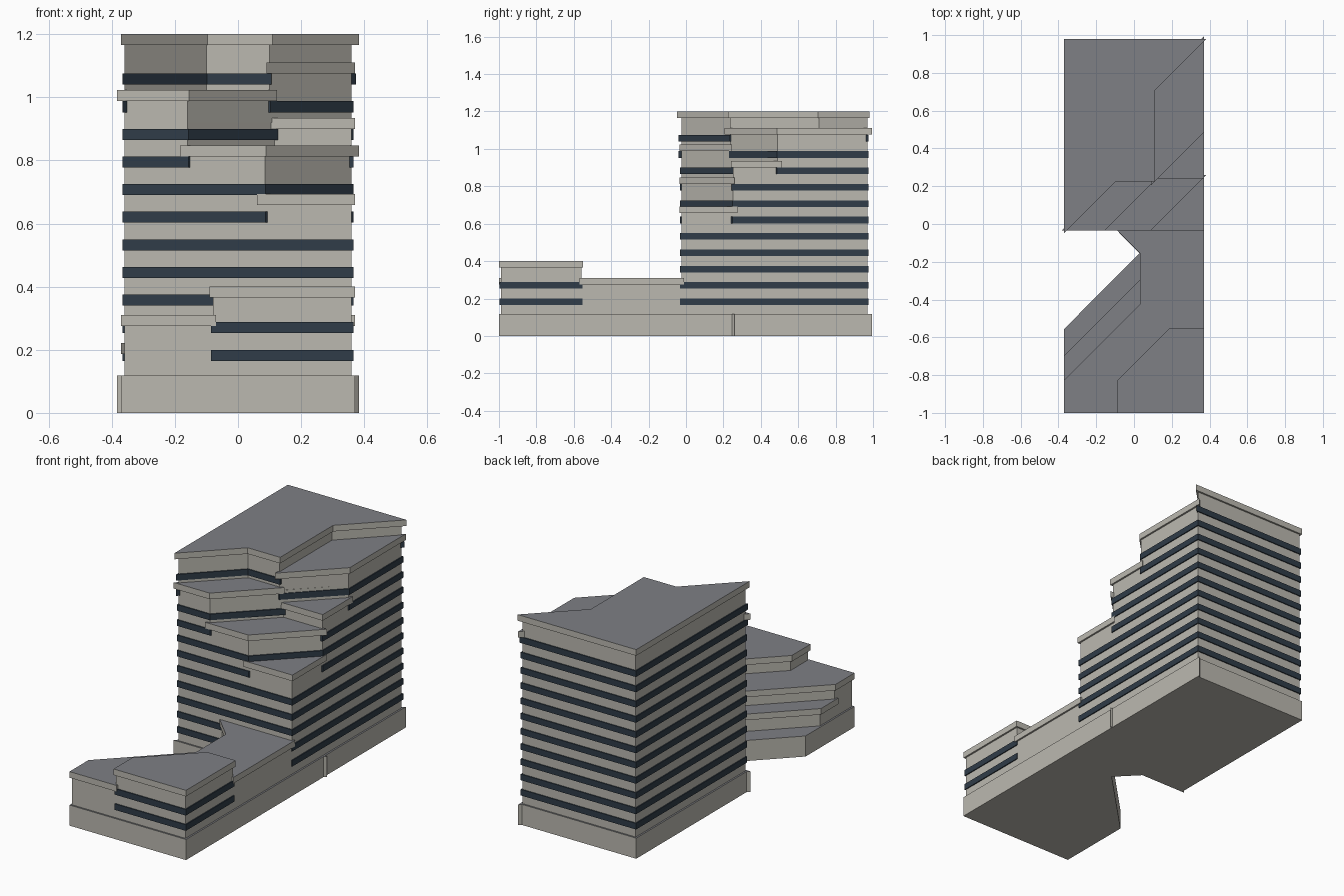
import bpy, bmesh
from mathutils import Vector

if "Cube" in bpy.data.objects:
    bpy.data.objects.remove(bpy.data.objects["Cube"])


def material(name, rgb):
    m = bpy.data.materials.new(name)
    m.diffuse_color = (*rgb, 1)
    m.use_nodes = True
    m.node_tree.nodes["Principled BSDF"].inputs["Base Color"].default_value = m.diffuse_color
    return m


WALL = material("warm_concrete", (0.50, 0.485, 0.435))
ROOF = material("grey_roofing", (0.21, 0.215, 0.235))
GLASS = material("dark_glass", (0.029, 0.045, 0.065))


def outset(pts, d):
    """Mitred offset of a counter-clockwise outline."""
    out = []
    for i, p in enumerate(pts):
        a, p, b = Vector(pts[i - 1]), Vector(p), Vector(pts[(i + 1) % len(pts)])
        e, f = (p - a).normalized(), (b - p).normalized()
        n, m = Vector((e.y, -e.x)), Vector((f.y, -f.x))
        out.append(p + (n + m) * d / (1 + n.dot(m)))
    return out


def prism(name, pts, z0, z1, d=0.0, side=WALL, top=None):
    """Extruded outline; the upward face may take its own material."""
    bm = bmesh.new()
    face = bm.faces.new([bm.verts.new((p[0], p[1], z0)) for p in outset(pts, d)])
    new = bmesh.ops.extrude_face_region(bm, geom=[face])["geom"]
    bmesh.ops.translate(bm, vec=(0, 0, z1 - z0),
                        verts=[v for v in new if isinstance(v, bmesh.types.BMVert)])
    bmesh.ops.recalc_face_normals(bm, faces=bm.faces)
    for f in bm.faces:
        f.material_index = int(f.normal.z > 0.9)
    me = bpy.data.meshes.new(name)
    bm.to_mesh(me)
    bm.free()
    me.materials.append(side)
    me.materials.append(top or side)
    ob = bpy.data.objects.new(name, me)
    bpy.context.collection.objects.link(ob)
    return ob


# Tower floor outlines, from the full lower floors to the cut-back top
X, F, B = 0.36, -0.025, 0.97
back = [(X, B), (-X, B)]
floor_a = [(-X, F), (X, F)] + back
floor_b = [(-X, F), (0.085, F), (X, 0.25)] + back
floor_c = [(-X, F), (-0.16, F), (0.1, 0.235), (0.115, 0.25), (X, 0.25)] + back
floor_d = [(-X, F), (-0.16, F), (X, 0.49)] + back
floor_e = [(-X, F), (-0.1, 0.235), (0.1, 0.235), (X, 0.49)] + back
floor_f = [(-X, F), (-0.1, 0.235), (0.1, 0.235), (0.1, 0.71)] + back

levels = [(floor_a, 0.10, 0.675), (floor_b, 0.675, 0.83), (floor_c, 0.83, 0.92),
          (floor_d, 0.92, 1.005), (floor_e, 1.005, 1.095), (floor_f, 1.095, 1.18)]
for i, (pts, z0, z1) in enumerate(levels):
    prism(f"tower_walls_{i + 1}", pts, z0, z1)

# Terrace slabs with mitred overhangs
t2 = [(0.1, 0.23), (X, 0.49), (X, B), (0.1, 0.71)]
t3 = [(-X, F), (-0.16, F), (0.1, 0.235), (-0.1, 0.235)]
t4 = [(0.12, 0.25), (X, 0.25), (X, 0.49)]
t5 = [(-0.16, F), (0.085, F), (X, 0.25), (0.115, 0.25)]
t6 = [(0.085, F), (X, F), (X, 0.25)]
slabs = [("top_roof", floor_f, 1.165), ("terrace_right_upper", t2, 1.076),
         ("terrace_left_upper", t3, 0.988), ("terrace_right_middle", t4, 0.90),
         ("terrace_centre", t5, 0.813), ("terrace_right_lower", t6, 0.658)]
for name, pts, z in slabs:
    prism(name, pts, z, z + 0.035, 0.01, WALL, ROOF)

# Ribbon windows: each band follows the outline of the storey above
bands = [floor_a] * 5 + [floor_b] * 2 + [floor_c, floor_d, floor_e, floor_f]
for i, pts in enumerate(bands):
    z = 0.165 + 0.0875 * i
    prism(f"tower_window_band_{i + 1}", pts, z, z + 0.035, 0.006, GLASS)

# Plinth under tower and low wing, with mitred corner fins
plinth = [(-X, -0.99), (X, -0.99), (X, B), (-X, B), (-X, F),
          (-0.085, F), (0.042, -0.155), (-X, -0.56)]
prism("plinth", plinth, 0, 0.118, 0.01, WALL, ROOF)
for i, pts in enumerate((t2, t3, t5)):
    prism(f"plinth_corner_{i + 1}", pts, 0, 0.118, 0.01, WALL, ROOF)

# Low wing: glazed corner block, surrounding roof and a lower step
block = [(-0.08, -0.99), (X, -0.99), (X, -0.56), (0.195, -0.56), (-0.08, -0.835)]
prism("front_block_walls", block, 0.10, 0.38)
prism("front_block_roof", block, 0.365, 0.40, 0.01, WALL, ROOF)
for i in range(2):
    z = 0.165 + 0.0875 * i
    prism(f"front_block_window_band_{i + 1}", block, z, z + 0.035, 0.006, GLASS)

wing = [(-X, -0.99), (-0.08, -0.99), (-0.08, -0.835), (0.195, -0.56), (X, -0.56),
        (X, -0.02), (-0.09, -0.02), (0.042, -0.152), (0.042, -0.43), (-X, -0.832)]
prism("low_wing_walls", wing, 0.10, 0.29)
prism("low_wing_roof", wing, 0.275, 0.31, 0.01, WALL, ROOF)

step = [(-X, -0.832), (0.042, -0.43), (0.042, -0.298), (-X, -0.70)]
prism("low_step_walls", step, 0.10, 0.20)
prism("low_step_roof", step, 0.187, 0.222, 0.01, WALL, ROOF)
